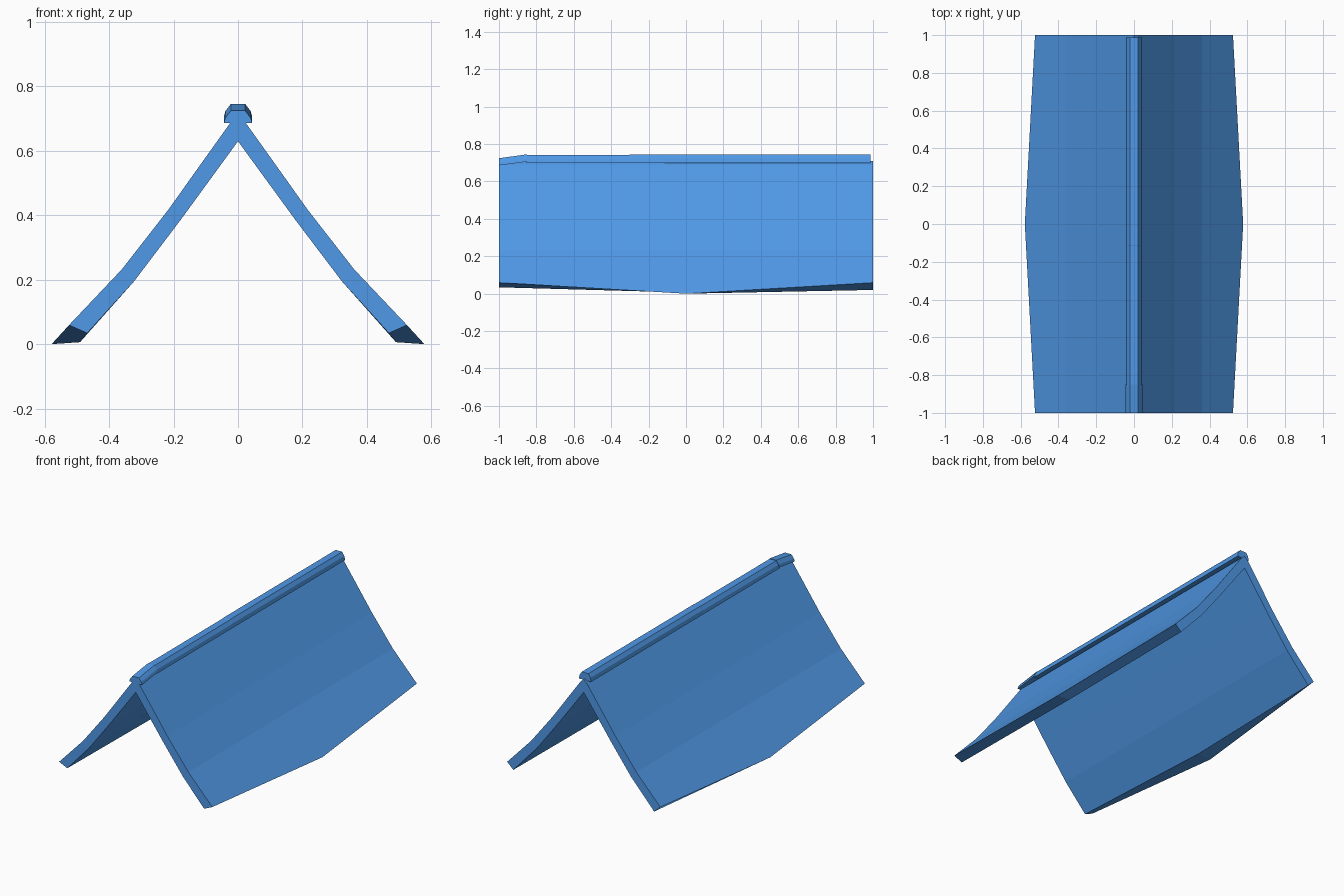
import bpy

if "Cube" in bpy.data.objects:
    bpy.data.objects.remove(bpy.data.objects["Cube"])

blue = bpy.data.materials.new("blue_roofing")
blue.diffuse_color = (0.08, 0.32, 0.80, 1)
blue.use_nodes = True
blue.node_tree.nodes["Principled BSDF"].inputs["Base Color"].default_value = blue.diffuse_color


def loft(name, sections):
    """Solid through matching rings of points, closed with end caps."""
    n = len(sections[0])
    verts = [p for s in sections for p in s]
    faces = [tuple(range(n)), tuple(reversed(range(len(verts) - n, len(verts))))]
    for k in range(len(sections) - 1):
        a, b = k * n, (k + 1) * n
        for i in range(n):
            j = (i + 1) % n
            faces.append((a + i, b + i, b + j, a + j))
    mesh = bpy.data.meshes.new(name)
    mesh.from_pydata(verts, [], faces)
    mesh.materials.append(blue)
    obj = bpy.data.objects.new(name, mesh)
    bpy.context.collection.objects.link(obj)
    bpy.context.view_layer.objects.active = obj
    obj.select_set(True)
    bpy.ops.object.mode_set(mode='EDIT')
    bpy.ops.mesh.select_all(action='SELECT')
    bpy.ops.mesh.normals_make_consistent(inside=False)
    bpy.ops.object.mode_set(mode='OBJECT')
    obj.select_set(False)
    return obj


# Roof slopes: curved slab whose eave dips lower at mid length
def slope_section(side, y, eave_out, eave_in):
    pts = [(0, 0.709), (0.022, 0.689), (0.216, 0.417), (0.36, 0.232), eave_out,
           eave_in, (0.322, 0.195), (0.178, 0.385), (0, 0.629)]
    return [(side * x, y, z) for x, z in pts]


FRONT = ((0.524, 0.059), (0.468, 0.034))
MID = ((0.578, 0.0), (0.490, 0.006))
REAR = ((0.524, 0.059), (0.482, 0.020))
for side, label in ((-1, "left"), (1, "right")):
    loft(f"{label}_roof_slope", [slope_section(side, -1, *FRONT),
                                 slope_section(side, 0, *MID),
                                 slope_section(side, 1, *REAR)])


# Ridge caps: bevelled strips along the top
def cap_section(y, top, bottom, w):
    half = [(0.022, top), (w - 0.005, top - 0.022), (w, bottom)]
    pts = half + [(-x, z) for x, z in reversed(half)]
    return [(x, y, z) for x, z in pts]


loft("front_ridge_cap", [cap_section(-1, 0.724, 0.686, 0.044),
                         cap_section(-0.85, 0.745, 0.706, 0.044)])
loft("long_ridge_cap", [cap_section(-0.853, 0.742, 0.699, 0.042),
                        cap_section(-0.115, 0.743, 0.699, 0.042),
                        cap_section(-0.11, 0.745, 0.699, 0.042),
                        cap_section(0.987, 0.745, 0.699, 0.042)])
